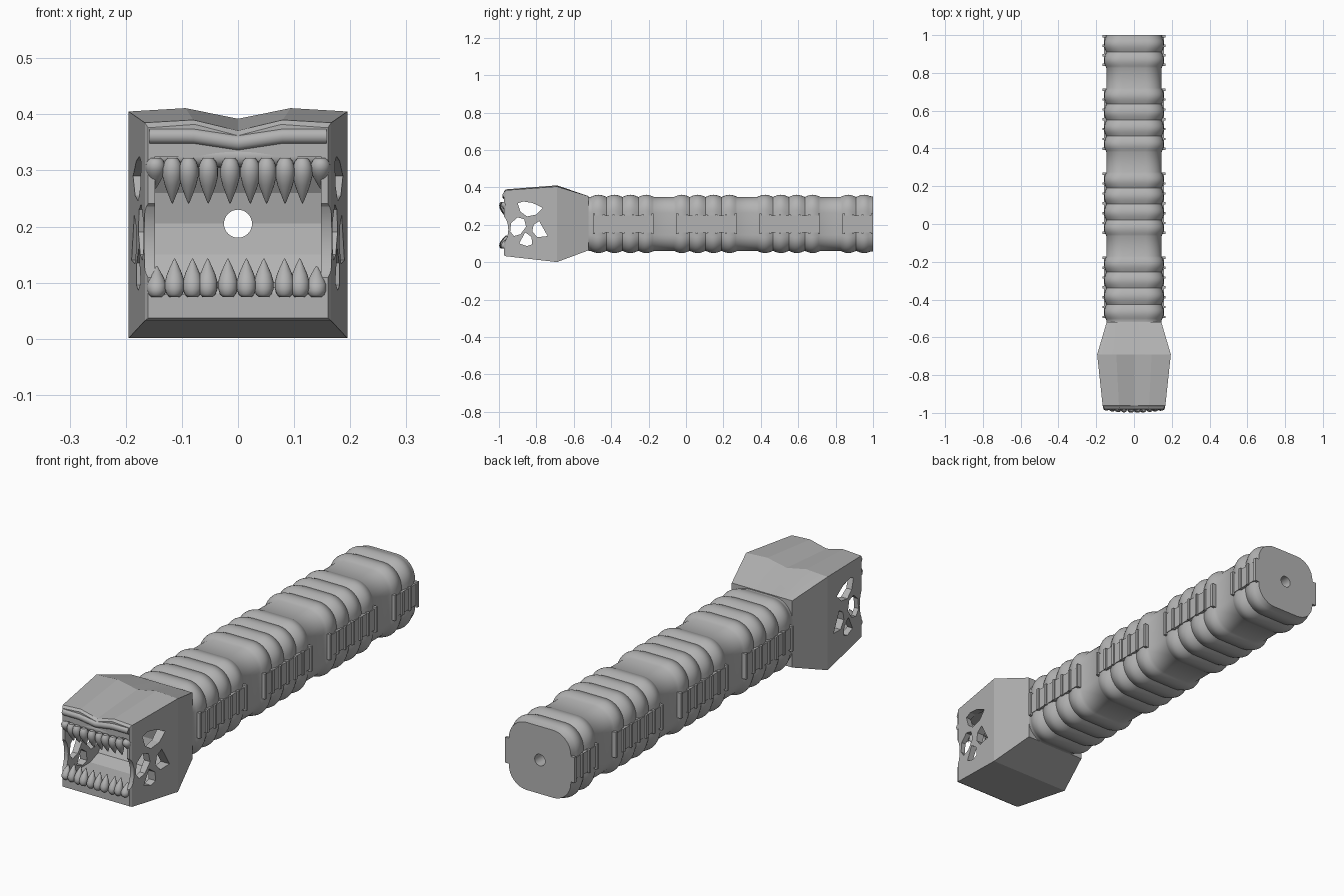
import bpy, bmesh, math
from mathutils import Vector

cube = bpy.data.objects.get("Cube")
if cube:
    bpy.data.objects.remove(cube)

grey = bpy.data.materials.new("plain_grey")
grey.use_nodes = True
grey.diffuse_color = (0.45, 0.45, 0.45, 1)
grey.node_tree.nodes["Principled BSDF"].inputs["Base Color"].default_value = grey.diffuse_color

MID = 0.205  # height of the long axis


def finish(name, bm):
    bmesh.ops.recalc_face_normals(bm, faces=bm.faces)
    mesh = bpy.data.meshes.new(name)
    bm.to_mesh(mesh)
    bm.free()
    mesh.materials.append(grey)
    ob = bpy.data.objects.new(name, mesh)
    bpy.context.collection.objects.link(ob)
    return ob


def activate(ob):
    bpy.ops.object.select_all(action='DESELECT')
    ob.select_set(True)
    bpy.context.view_layer.objects.active = ob


def smooth(ob, angle=32):
    activate(ob)
    bpy.ops.object.shade_smooth_by_angle(angle=math.radians(angle))


def loft(bm, rings):
    """Skin a list of equal closed rings and cap both ends."""
    rows = [[bm.verts.new(p) for p in ring] for ring in rings]
    n = len(rows[0])
    for a, b in zip(rows, rows[1:]):
        for i in range(n):
            j = (i + 1) % n
            bm.faces.new((a[i], a[j], b[j], b[i]))
    bm.faces.new(rows[0])
    bm.faces.new(rows[-1][::-1])


def prism(name, outline, half=0.3):
    """Extrude a (y, z) outline across x."""
    bm = bmesh.new()
    loft(bm, [[(x, y, z) for y, z in outline] for x in (-half, half)])
    return finish(name, bm)


def cut(ob, cutter):
    cutter.hide_render = True
    mod = ob.modifiers.new("cut", 'BOOLEAN')
    mod.operation = 'DIFFERENCE'
    mod.solver = 'EXACT'
    mod.object = cutter
    activate(ob)
    bpy.ops.object.modifier_apply(modifier=mod.name)
    bpy.data.objects.remove(cutter)


def bore(y0, y1):
    bm = bmesh.new()
    loft(bm, [[(0.025 * math.cos(a * math.tau / 32), y, MID + 0.025 * math.sin(a * math.tau / 32))
               for a in range(32)] for y in (y0, y1)])
    return finish("bore_cutter", bm)


# Handle: rounded square section with groups of swollen ridges
START, PERIOD, GROUP, RIDGE = -0.51, 0.445, 0.34, 0.085


def swell(y):
    u = (y - START) % PERIOD
    return 0.012 * abs(math.sin(math.pi * u / RIDGE)) if u < GROUP + 0.001 else 0


def section(y):
    b = swell(y)
    w, h, r = 0.146 + b, 0.144 + b, 0.085
    ring = []
    for k in range(4):
        sx, sz = (1, -1, -1, 1)[k], (1, 1, -1, -1)[k]
        for i in range(9):
            a = (k + i / 8) * math.pi / 2
            ring.append((sx * (w - r) + r * math.cos(a), y, MID + sz * (h - r) + r * math.sin(a)))
    return ring


stations = [-0.52]
for g in range(4):
    stations += [START + g * PERIOD + i * RIDGE / 8 for i in range(33)]
stations = [y for y in stations if y < 0.995] + [1.0]
bm = bmesh.new()
loft(bm, [section(y) for y in stations])
handle = finish("handle", bm)
cut(handle, bore(-0.6, 1.1))
smooth(handle)


# Ladder rails on both sides of the handle
def box(bm, x, y0, y1, half_z):
    loft(bm, [[(sx, y, MID + sz) for sx, sz in
               ((0.13, -half_z), (x, -half_z), (x, half_z), (0.13, half_z))] for y in (y0, y1)])


for g in range(4):
    y0 = START + 0.012 + g * PERIOD
    y1 = min(y0 + 0.325, 1.0)
    bm = bmesh.new()
    box(bm, 0.160, y0, y1, 0.046)
    bars = round((y1 - y0) / 0.054)
    for i in range(bars + 1):
        y = y0 + (y1 - y0 - 0.012) * i / bars
        box(bm, 0.167, y, y + 0.012, 0.055 if i in (0, bars) else 0.05)
    right = [v.co.copy() for v in bm.verts]
    for f in list(bm.faces):
        bm.faces.new([bm.verts.new((-v.co.x, v.co.y, v.co.z)) for v in f.verts])
    bmesh.ops.remove_doubles(bm, verts=bm.verts, dist=0.00001)
    finish("side_rails_%d" % (g + 1), bm)


# Head: flared box with a notched top edge
def head_ring(y, w, low, top, peak, notch):
    return [(-w, y, low), (w, y, low), (w, y, top), (w * 0.48, y, peak),
            (0, y, notch), (-w * 0.48, y, peak), (-w, y, top)]


bm = bmesh.new()
loft(bm, [head_ring(-0.972, 0.160, 0.037, 0.376, 0.382, 0.362),
          head_ring(-0.962, 0.166, 0.032, 0.385, 0.390, 0.371),
          head_ring(-0.69, 0.195, 0.001, 0.405, 0.411, 0.392),
          head_ring(-0.52, 0.145, 0.064, 0.353, 0.353, 0.353)])
head = finish("head", bm)

# Mouth cavity with a rounded back
cut(head, prism("mouth_cutter", [(-1.05, 0.08), (-0.80, 0.08), (-0.745, 0.10), (-0.715, 0.15), (-0.705, MID),
                                 (-0.715, 0.26), (-0.745, 0.305), (-0.80, 0.325), (-1.05, 0.325)], 0.148))

# Cheek windows and the scooped front edge
windows = [
    [(-0.90, 0.315), (-0.87, 0.325), (-0.82, 0.317), (-0.765, 0.29), (-0.80, 0.255), (-0.85, 0.245), (-0.885, 0.27)],
    [(-0.94, 0.165), (-0.935, 0.21), (-0.90, 0.24), (-0.865, 0.23), (-0.855, 0.19), (-0.885, 0.15), (-0.92, 0.14)],
    [(-0.815, 0.20), (-0.785, 0.22), (-0.74, 0.14), (-0.795, 0.134), (-0.822, 0.165)],
    [(-0.86, 0.16), (-0.892, 0.10), (-0.85, 0.086), (-0.822, 0.096), (-0.826, 0.135)],
    [(-0.99 + 0.04 * math.cos(a * math.tau / 20), 0.175 + 0.075 * math.sin(a * math.tau / 20)) for a in range(20)],
]
for outline in windows:
    cut(head, prism("window_cutter", outline))
cut(head, bore(-0.8, -0.5))
smooth(head, 15)


# Lip and gums: soft tubes across the mouth
def tube(name, points, ry, rz):
    bm = bmesh.new()
    loft(bm, [[(x, y + ry * math.cos(a * math.tau / 12), z + rz * math.sin(a * math.tau / 12))
               for a in range(12)] for x, y, z in points])
    smooth(finish(name, bm), 40)


span = [-0.158 + 0.316 * i / 24 for i in range(25)]
tube("upper_lip", [(x, -0.968, 0.349 + 0.012 * min(1, abs(x) / 0.08)) for x in span], 0.013, 0.014)
tube("upper_gum", [(x, -0.958 + 0.4 * x * x, 0.325) for x in span], 0.016, 0.018)
tube("lower_gum", [(x, -0.958 + 0.4 * x * x, 0.078) for x in span], 0.014, 0.014)


# Teeth: lathed fangs that curl back towards the tip
def tooth(name, x, root, tip):
    y = -0.981 + 0.5 * x * x
    shape = [(0, 0.009), (0.08, 0.014), (0.22, 0.0175), (0.4, 0.0175), (0.6, 0.0135),
             (0.8, 0.0075), (0.94, 0.003), (1, 0.0006)]
    bm = bmesh.new()
    loft(bm, [[(x + r * math.cos(a * math.tau / 16), y + 0.018 * t * t + 1.08 * r * math.sin(a * math.tau / 16),
                root + (tip - root) * t) for a in range(16)] for t, r in shape])
    smooth(finish(name, bm), 50)


upper = [-0.147, -0.117, -0.088, -0.053, -0.014, 0.022, 0.051, 0.084, 0.115, 0.147]
lower = [-0.145, -0.113, -0.081, -0.054, -0.018, 0.015, 0.046, 0.083, 0.110, 0.140]
for i, (u, l) in enumerate(zip(upper, lower)):
    outer = i in (0, 9)
    tooth("upper_tooth_%d" % (i + 1), u, 0.322, 0.268 if outer else 0.241)
    tooth("lower_tooth_%d" % (i + 1), l, 0.074, 0.130 if outer else 0.143)
